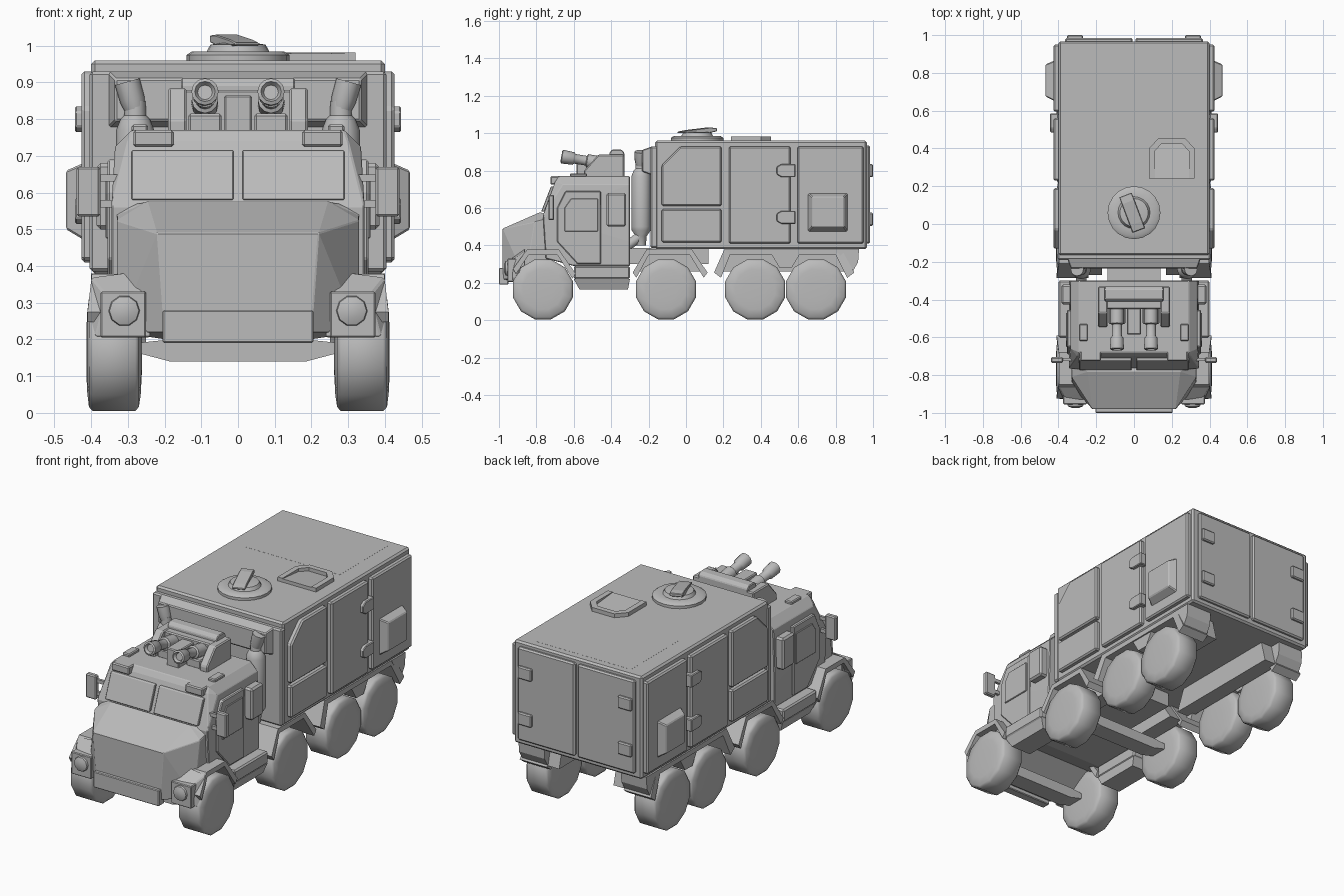
import bpy, bmesh, math
from mathutils import Vector, Matrix

mat = bpy.data.materials.new("plain grey")
mat.diffuse_color = (0.5, 0.5, 0.5, 1)


def finish(name, bm, bevel=0.0, smooth=0):
    bmesh.ops.recalc_face_normals(bm, faces=bm.faces)
    me = bpy.data.meshes.new(name)
    bm.to_mesh(me)
    bm.free()
    me.materials.append(mat)
    ob = bpy.data.objects.new(name, me)
    bpy.context.collection.objects.link(ob)
    if bevel:
        m = ob.modifiers.new("bevel", 'BEVEL')
        m.width, m.segments, m.limit_method = bevel, 1, 'ANGLE'
    if smooth:
        bpy.ops.object.select_all(action='DESELECT')
        ob.select_set(True)
        bpy.context.view_layer.objects.active = ob
        bpy.ops.object.shade_smooth_by_angle(angle=math.radians(smooth))
    return ob


def hull(name, pts, bevel=0.0, sym=False):
    bm = bmesh.new()
    for p in pts:
        bm.verts.new(p)
        if sym:
            bm.verts.new((-p[0], p[1], p[2]))
    bmesh.ops.convex_hull(bm, input=bm.verts[:])
    bmesh.ops.dissolve_limit(bm, angle_limit=0.01, verts=bm.verts[:], edges=bm.edges[:])
    return finish(name, bm, bevel)


def box(name, x, y, z, bevel=0.0):
    return hull(name, [(a, b, c) for a in x for b in y for c in z], bevel)


def prism(name, x, prof, bevel=0.0):
    """Extrude a (y, z) outline between two x positions."""
    bm = bmesh.new()
    f = bm.faces.new([bm.verts.new((x[0], a, b)) for a, b in prof])
    r = bmesh.ops.extrude_face_region(bm, geom=[f])
    for v in r["geom"]:
        if isinstance(v, bmesh.types.BMVert):
            v.co.x = x[1]
    return finish(name, bm, bevel)


def lathe(name, prof, loc, axis, n=12, phase=0.0, smooth=40):
    """Spin a (radius, height) outline around an axis."""
    bm = bmesh.new()
    q = Vector((0, 0, 1)).rotation_difference(Vector(axis)).to_matrix()
    rings = [[bm.verts.new(Vector(loc) + q @ Vector((r * math.cos(a), r * math.sin(a), h)))
              for a in [(i + phase) * math.tau / n for i in range(n)]] for r, h in prof]
    for a, b in zip(rings, rings[1:]):
        for i in range(n):
            bm.faces.new((a[i], a[(i + 1) % n], b[(i + 1) % n], b[i]))
    bm.faces.new(rings[0])
    bm.faces.new(rings[-1])
    return finish(name, bm, smooth=smooth)


def pair(s, a, b):
    return (s * a, s * b)


# Cargo body, front frame, rear doors and roof details
box("cargo_body", (-.40, .40), (-.165, .967), (.38, .96), .01)
box("cargo_front_rim", (-.404, .404), (-.19, -.15), (.385, .93), .008)
hull("cargo_front_panel", [(.355, -.18, .93), (.355, -.18, .775), (.335, -.235, .91),
                           (.335, -.235, .795)], .005, True)
box("roof_panel", (-.30, .30), (.48, .92), (.955, .9605))
for s in (-1, 1):
    box("rear_door", pair(s, .008, .365), (.95, .985), (.41, .935), .008)
    for z in (.54, .80):
        box("rear_hinge", pair(s, .27, .355), (.95, 1.0), (z - .035, z + .035), .006)
lathe("turret_ring", [(.14, 0), (.14, .02), (.125, .03), (.085, .03), (.075, .048), (.05, .052)],
      (0, .06, .955), (0, 0, 1), 20)
sight = prism("turret_sight", (-.035, .035), [(-.10, 0), (-.10, .008), (-.06, .016), (.06, .03),
                                            (.10, .028), (.10, .01), (.05, 0)], .003)
sight.matrix_world = Matrix.Translation((-.01, .06, 1.0)) @ Matrix.Rotation(.36, 4, 'Z')

# Roof hatch: raised U frame around a slanted plate
outer = [(.08, .24), (.08, .40), (.13, .455), (.27, .455), (.32, .40), (.32, .24)]
inner = [(.11, .24), (.11, .385), (.145, .425), (.255, .425), (.29, .385), (.29, .24)]
for i in range(5):
    hull("hatch_frame", [(x, y, z) for x, y in (outer[i], outer[i + 1], inner[i], inner[i + 1])
                         for z in (.955, .982)])
hull("hatch_plate", [(x, y, .955 + k * (.006 + .018 * (.43 - y) / .19))
                     for x, y in inner for k in (0, 1)])

# Cab shell, hood and nose
hull("cab", [(.29, -.68, .77), (.29, -.30, .77), (.335, -.66, .725), (.335, -.30, .725),
             (.30, -.70, .74), (.345, -.765, .56), (.345, -.30, .42), (.345, -.75, .33),
             (.345, -.30, .29), (.345, -.60, .29)], .004, True)
hull("hood", [(.22, -.98, .49), (.20, -.98, .22), (.33, -.81, .525), (.33, -.86, .22),
              (.245, -.78, .578), (.33, -.72, .55), (.33, -.70, .33), (.2, -.90, .2)], .003, True)
box("front_bumper", (-.205, .205), (-1.0, -.95), (.19, .28), .004)
for s in (-1, 1):
    # Windscreen pane lies on the sloped front
    pane = [(x, -.705 - (.74 - z) * .385 - o, z) for x in (.012, .29) for z in (.58, .715)
            for o in (-.01, .008)]
    hull("windscreen", [(s * x, y, z) for x, y, z in pane], .003)
    box("roof_lamp", pair(s, .175, .285), (-.725, -.67), (.725, .77), .006)
    box("roof_grip", pair(s, .245, .29), (-.62, -.53), (.765, .785), .005)
    # Cab side doors and boxes
    prism("cab_door", pair(s, .33, .355), [(-.69, .42), (-.69, .60), (-.645, .69), (-.455, .69),
                                          (-.455, .30), (-.58, .30)], .005)
    prism("door_window", pair(s, .34, .361), [(-.65, .475), (-.65, .60), (-.615, .65),
                                             (-.47, .65), (-.47, .475)], .003)
    box("cab_side_box", pair(s, .33, .385), (-.425, -.32), (.50, .68), .01)
    box("side_step", pair(s, .25, .40), (-.60, -.30), (.22, .29), .008)
    hull("step_base", [(s * x, y, z) for x, y, z in ((.25, -.60, .22), (.395, -.60, .22),
         (.25, -.30, .22), (.395, -.30, .22), (.25, -.57, .165), (.375, -.57, .165),
         (.25, -.31, .165), (.375, -.31, .165))])
    # Mirrors
    box("mirror", pair(s, .375, .44), (-.735, -.705), (.535, .67), .006)
    for z in (.57, .64):
        box("mirror_arm", pair(s, .32, .39), (-.725, -.71), (z - .01, z + .01))
    hull("hood_fin", [(s * x, y, z) for x, y, z in ((.235, -.80, .555), (.25, -.785, .572),
         (.33, -.75, .55), (.33, -.80, .51), (.33, -.71, .565))])
    # Headlights and front cowls
    box("headlight_pod", pair(s, .25, .375), (-.955, -.86), (.205, .33), .004)
    lathe("headlight", [(.043, 0), (.04, .012), (.02, .02)], (s * .31, -.953, .278), (0, -1, 0), 10)
    hull("pod_cowl", [(s * x, y, z) for x, y, z in ((.24, -.935, .205), (.39, -.925, .205),
         (.36, -.93, .32), (.24, -.93, .335), (.40, -.86, .37), (.25, -.86, .39),
         (.405, -.89, .26), (.25, -.90, .205))], .004)
    # Exhaust stacks
    lathe("exhaust_can", [(.025, .40), (.03, .45), (.05, .48), (.052, .50), (.052, .77),
                          (.04, .80), (.03, .81), (.028, .85)], (s * .28, -.24, 0), (0, 0, 1), 12)
    lathe("exhaust_tip", [(.028, 0), (.034, .03), (.035, .08)],
          (s * .28, -.24, .825), (s * .28, 0, 1), 12)
    lathe("exhaust_elbow", [(.028, 0), (.028, .09)], (s * .28, -.31, .40), (0, .8, .6), 10)


def arch(name, s, outline):
    """Mudguard strip: thick plate following a (y, z) path over the wheels."""
    mid = sum(p[0] for p in outline) / len(outline)
    low = [(y * .9 + .1 * mid, z - .028) for y, z in outline]
    for i in range(len(outline) - 1):
        hull(name, [(s * (x - .012 * (x > .3 and z > .3)), y, z) for x in (.24, .41)
                    for y, z in (outline[i], outline[i + 1], low[i], low[i + 1])])


for s in (-1, 1):
    arch("front_mudguard", s, [(-.925, .275), (-.85, .378), (-.68, .378), (-.59, .25)])
    arch("middle_mudguard", s, [(-.285, .255), (-.21, .38), (.03, .38), (.115, .255)])
    arch("rear_mudguard", s, [(.15, .255), (.205, .38), (.83, .38), (.90, .255)])
    prism("rear_mudguard_wedge", pair(s, .24, .40), [(.80, .38), (.925, .38), (.92, .31),
                                                    (.885, .25)])
    prism("rear_sponson", pair(s, .17, .26), [(.16, .26), (.21, .38), (.86, .38), (.89, .26)])
    prism("rear_arch_web", pair(s, .30, .39), [(.44, .38), (.50, .28), (.565, .28), (.625, .38)])
    prism("middle_sponson", pair(s, .17, .26), [(-.27, .26), (-.20, .38), (.02, .38), (.10, .26)])
    # Wheels
    for y in (-.765, -.107, .37, .695):
        lathe("wheel", [(.06, .262), (.12, .265), (.154, .270), (.166, .280), (.166, .395),
                        (.154, .406), (.11, .411), (.06, .413)],
              (0, y, .165), (s, 0, 0), 12, .5, 55)
    # Cargo side panels, hinges and storage box
    prism("upper_hatch", pair(s, .39, .426), [(-.13, .61), (-.13, .83), (-.03, .93), (.19, .93),
                                             (.19, .61)], .008)
    box("lower_hatch", pair(s, .39, .426), (-.13, .19), (.415, .595), .008)
    box("side_door", pair(s, .39, .426), (.23, .56), (.41, .93), .008)
    box("rear_side_door", pair(s, .39, .426), (.595, .95), (.41, .93), .008)
    for z in (.55, .80):
        prism("side_hinge", pair(s, .40, .444), [(.485, z - .02), (.485, z + .02), (.51, z + .035),
              (.585, z + .035), (.585, z - .035), (.51, z - .035)], .004)
    hull("storage_box", [(s * .41, y, z) for y in (.645, .87) for z in (.465, .685)] +
         [(s * .468, y, z) for y in (.675, .845) for z in (.50, .66)], .005)

# Chassis and axle beams
box("chassis", (-.14, .14), (-.62, .12), (.30, .385))
for y in (-.80, -.107):
    hull("axle_beam", [(x, y + dy, z) for dy in (-.05, .05) for x, z in (
        (.28, .19), (.28, .165), (.185, .14), (.185, .20))], 0, True)

# Roof gun mount
box("mount_base", (-.17, .17), (-.45, -.33), (.76, .88), .006)
prism("mount_rear", (-.155, .155), [(-.41, .80), (-.41, .895), (-.395, .912), (-.345, .912),
                                    (-.33, .895), (-.33, .80)], .004)
box("mount_block", (-.038, .038), (-.585, -.44), (.765, .865), .005)
for s in (-1, 1):
    prism("mount_cheek", pair(s, .14, .19), [(-.545, .765), (-.545, .80), (-.47, .885),
                                            (-.33, .885), (-.33, .765)], .006)
    box("gun_cradle", pair(s, .045, .135), (-.53, -.42), (.765, .815), .006)
    lathe("gun_barrel", [(.036, 0), (.036, .09), (.026, .095), (.026, .155), (.03, .16),
                         (.034, .165), (.037, .225), (.028, .23), (.02, .215)],
          (s * .09, -.44, .837), (0, -1, .17), 12)
